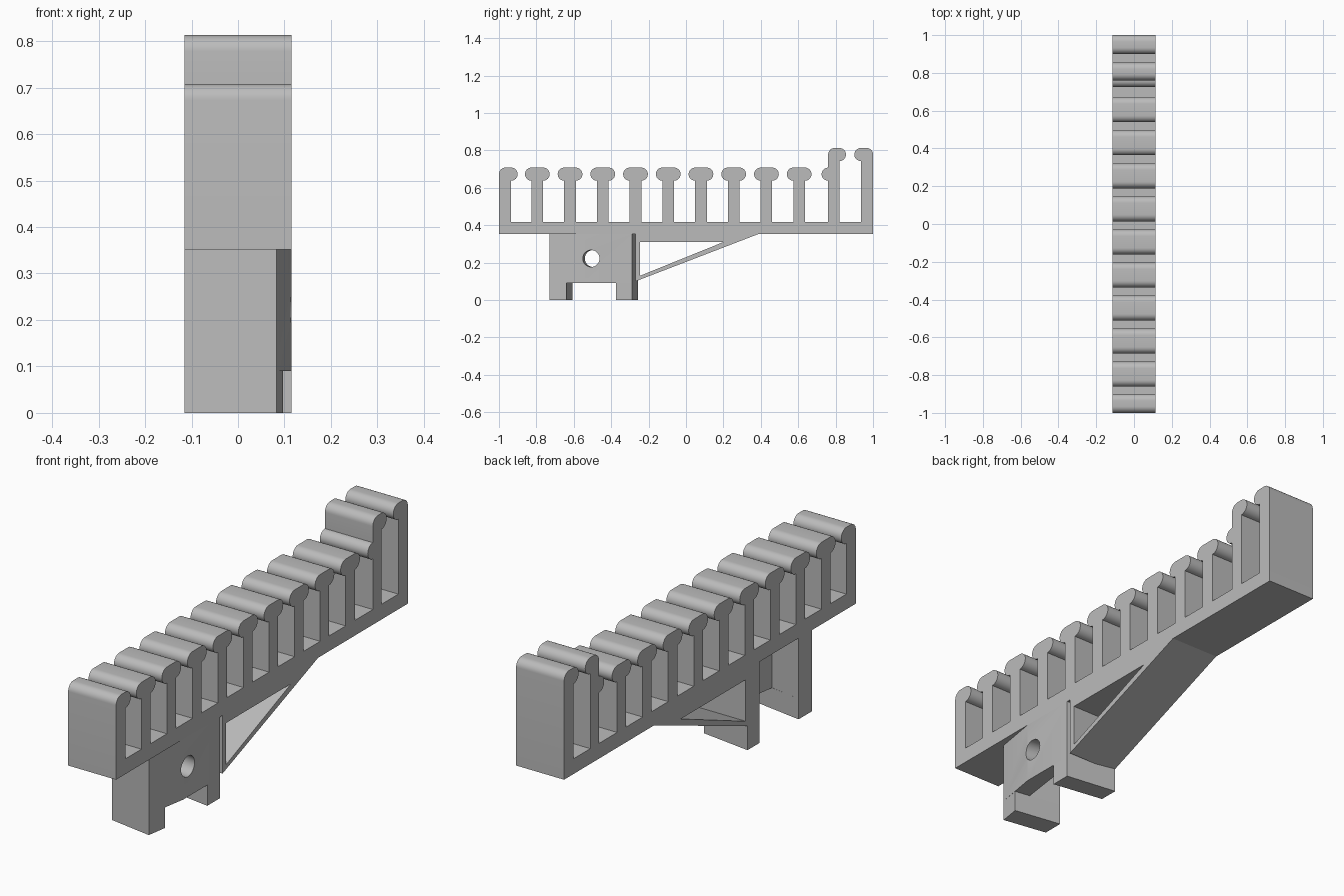
import bpy, bmesh, math
from mathutils import Vector

cube = bpy.data.objects.get("Cube")
if cube:
    bpy.data.objects.remove(cube, do_unlink=True)

grey = bpy.data.materials.new("plain grey")
grey.use_nodes = True
colour = (0.5, 0.5, 0.5, 1)
grey.diffuse_color = colour
grey.node_tree.nodes["Principled BSDF"].inputs["Base Color"].default_value = colour

HALF = 0.115      # half width of the rack
R = 0.035         # radius of the rounded tooth heads


def prism(name, points, offset):
    """Extrude a closed outline along the offset vector."""
    bm = bmesh.new()
    face = bm.faces.new([bm.verts.new(p) for p in points])
    top = bmesh.ops.extrude_face_region(bm, geom=[face])
    verts = [v for v in top["geom"] if isinstance(v, bmesh.types.BMVert)]
    bmesh.ops.translate(bm, vec=Vector(offset), verts=verts)
    bmesh.ops.recalc_face_normals(bm, faces=bm.faces)
    mesh = bpy.data.meshes.new(name)
    bm.to_mesh(mesh)
    bm.free()
    mesh.materials.append(grey)
    obj = bpy.data.objects.new(name, mesh)
    bpy.context.collection.objects.link(obj)
    return obj


def side_prism(name, outline):
    return prism(name, [(-HALF, y, z) for y, z in outline], (2 * HALF, 0, 0))


def arc(y, z, start, end, steps):
    angles = [math.radians(start + (end - start) * i / steps) for i in range(steps + 1)]
    return [(y + R * math.cos(a), z + R * math.sin(a)) for a in angles]


def left_lip(y, top):
    return arc(y, top - R, 270, 90, 16)


def right_lip(y, top):
    return arc(y, top - R, 90, -90, 16)


# Toothed rack: base strip and all teeth as one side profile
BASE, FLOOR, LOW, HIGH = 0.352, 0.418, 0.708, 0.813
profile = [(-1, BASE)] + arc(-1 + R, LOW - R, 180, 90, 8)
profile += right_lip(-0.935, LOW) + [(-0.935, FLOOR)]
for i in range(9):
    y = -0.795 + 0.175 * i
    a, b = y - 0.031, y + 0.031
    profile += [(a, FLOOR)] + left_lip(a, LOW) + right_lip(b, LOW) + [(b, FLOOR)]
profile += [(0.76, FLOOR)] + left_lip(0.76, LOW)
profile += arc(0.76 + R, HIGH - R, 180, 90, 8) + right_lip(0.82, HIGH) + [(0.82, FLOOR)]
profile += [(0.935, FLOOR)] + left_lip(0.935, HIGH)
profile += arc(1 - R, HIGH - R, 90, 0, 8) + [(1, BASE)]
rack = side_prism("toothed_rack", profile)

# Triangular brace under the rack
side_prism("brace_top", [(-0.27, 0.31), (0.2, 0.31), (0.385, BASE), (-0.27, BASE)])
side_prism("brace_post", [(-0.27, 0.10), (-0.245, 0.13), (-0.245, 0.31), (-0.27, 0.31)])
side_prism("brace_slope", [(-0.27, 0.10), (0.385, BASE), (0.2, 0.31), (-0.245, 0.13)])

# Skewed mounting bracket: two legs joined by a side plate
front_leg = [(0.083, -0.73), (0.097, -0.64), (-HALF, -0.607), (-HALF, -0.698)]
rear_leg = [(HALF, -0.375), (HALF, -0.288), (-HALF, -0.257), (-HALF, -0.34)]
channel = [front_leg[3], front_leg[0], (HALF, -0.54), rear_leg[1], rear_leg[2],
           rear_leg[3], (0.064, -0.367), (0.028, -0.63), front_leg[2]]
for name, outline in (("front_foot", front_leg), ("rear_foot", rear_leg)):
    prism(name, [(x, y, 0) for x, y in outline], (0, 0, 0.09))
bracket = prism("bracket", [(x, y, 0.09) for x, y in channel], (0, 0, BASE - 0.09))

# Bolt hole through the side plate
ring = [math.tau * i / 32 for i in range(32)]
cutter = prism("hole_cutter", [(0, -0.49 + 0.045 * math.cos(a), 0.222 + 0.045 * math.sin(a))
                               for a in ring], (0.2, -0.03, 0))
cutter.hide_render = True
cutter.hide_set(True)
cut = bracket.modifiers.new("bolt hole", "BOOLEAN")
cut.operation = "DIFFERENCE"
cut.solver = "EXACT"
cut.object = cutter

# Smooth the rounded parts, keep corners sharp
for obj in (rack, bracket):
    bpy.ops.object.select_all(action="DESELECT")
    obj.select_set(True)
    bpy.context.view_layer.objects.active = obj
    if obj == bracket:
        bpy.ops.object.modifier_apply(modifier=cut.name)
    bpy.ops.object.shade_smooth_by_angle(angle=math.radians(30 if obj == rack else 15))
bpy.data.objects.remove(cutter, do_unlink=True)
